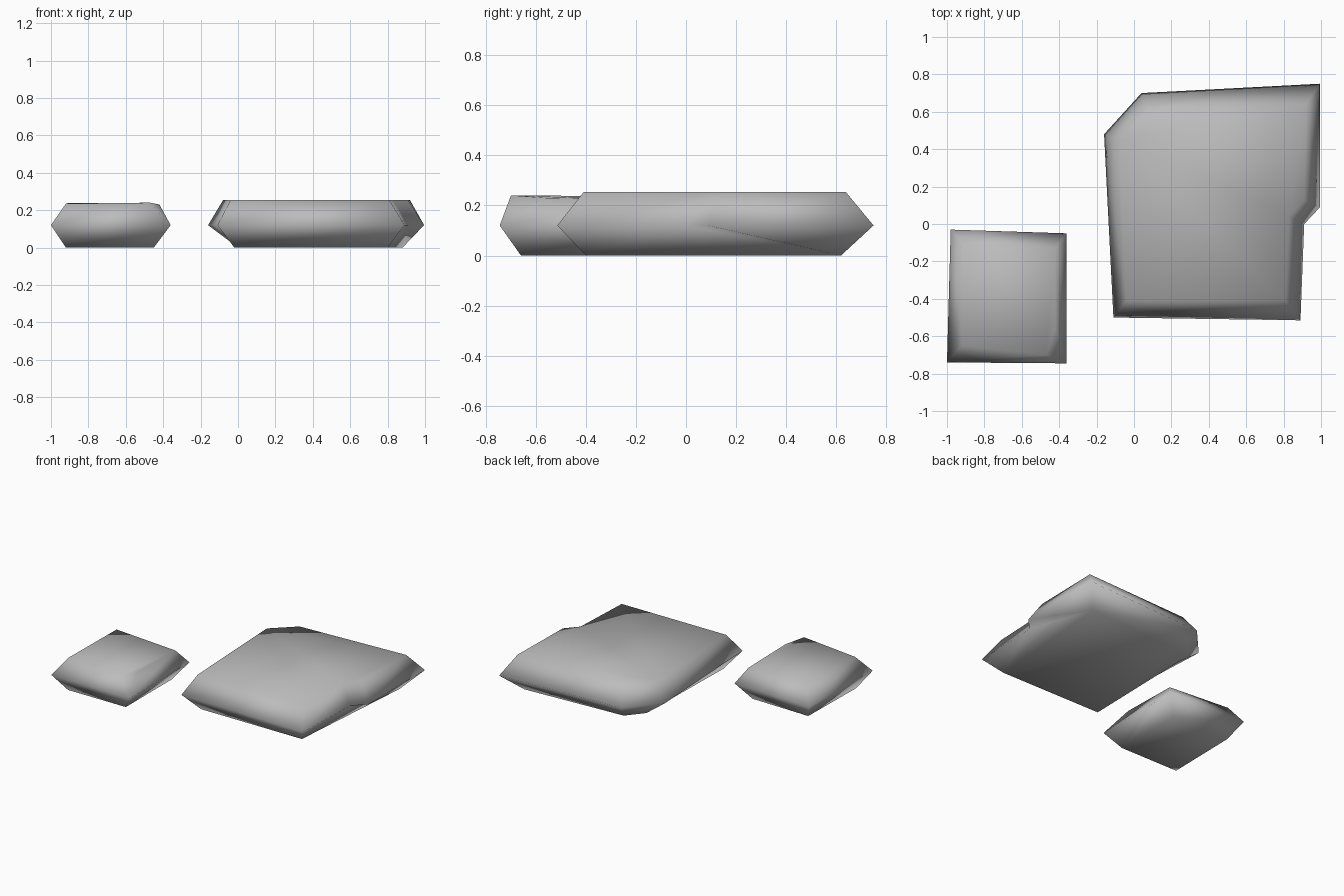
import bpy, bmesh

cube = bpy.data.objects.get("Cube")
if cube:
    bpy.data.objects.remove(cube, do_unlink=True)

grey = bpy.data.materials.new("stone_grey")
grey.use_nodes = True
colour = (0.5, 0.5, 0.5, 1)
grey.diffuse_color = colour
grey.node_tree.nodes["Principled BSDF"].inputs["Base Color"].default_value = colour


def slab(name, rings):
    """Skin a closed slab through rings of equal count, merging repeated corners."""
    bm = bmesh.new()
    loops = [[bm.verts.new(p) for p in ring] for ring in rings]
    n = len(loops[0])
    bm.faces.new(loops[0][::-1])
    bm.faces.new(loops[-1])
    for low, high in zip(loops, loops[1:]):
        for i in range(n):
            j = (i + 1) % n
            bm.faces.new((low[i], low[j], high[j], high[i]))
    bmesh.ops.remove_doubles(bm, verts=bm.verts, dist=0.001)
    bmesh.ops.recalc_face_normals(bm, faces=bm.faces)
    for f in bm.faces:
        f.smooth = True
    mesh = bpy.data.meshes.new(name)
    bm.to_mesh(mesh)
    bm.free()
    mesh.materials.append(grey)
    obj = bpy.data.objects.new(name, mesh)
    bpy.context.collection.objects.link(obj)
    return obj


def level(points, z):
    return [(x, y, z) for x, y in points]


# Large slab: notched on one side, one clipped corner
large_base = [(-.02, -.40), (.80, -.40), (.88, .62), (.88, .62), (.88, .62),
              (.10, .58), (.0, .46)]
large_rim = [(-.11, -.50), (.89, -.515), (.91, 0), (.995, .09), (.995, .75),
             (.04, .70), (-.16, .48)]
large_top = [(-.04, -.41), (.81, -.41), (.83, .04), (.91, .13), (.92, .64),
             (.08, .60), (-.08, .45)]
slab("large_slab", [level(large_base, 0), level(large_rim, .12), level(large_top, .253)])

# Small slab: four-sided rim with a chipped top corner
small_base = [(-.92, -.66), (-.45, -.66), (-.45, -.66), (-.45, -.13), (-.91, -.12)]
small_rim = [(-1, -.74), (-.36, -.745), (-.36, -.745), (-.36, -.05), (-.98, -.03)]
small_top = [(-.92, -.65, .235), (-.47, -.70, .24), (-.42, -.56, .23),
             (-.42, -.13, .222), (-.91, -.11, .237)]
slab("small_slab", [level(small_base, 0), level(small_rim, .12), small_top])
